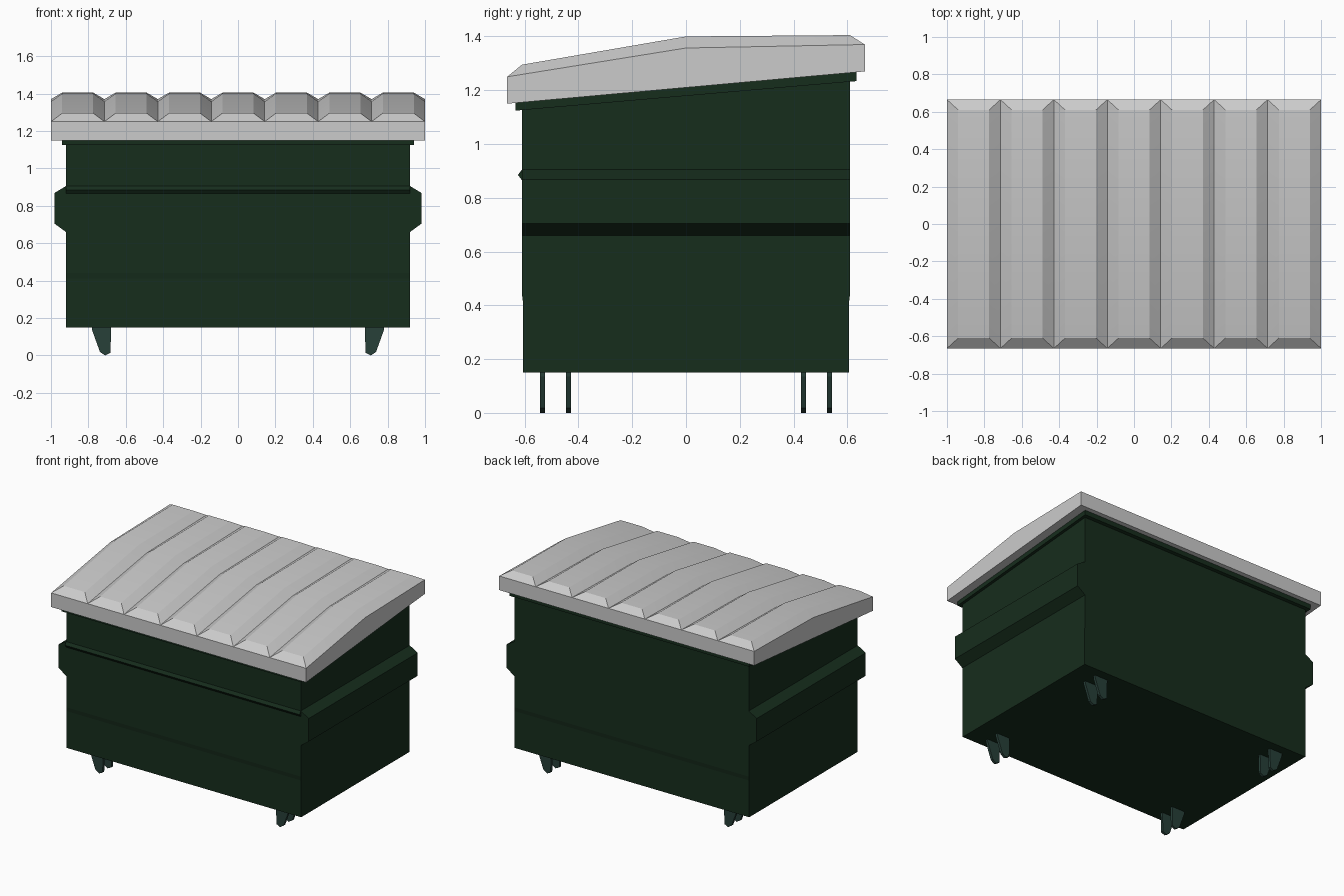
import bpy, bmesh

if "Cube" in bpy.data.objects:
    bpy.data.objects.remove(bpy.data.objects["Cube"])

def material(name, rgb):
    m = bpy.data.materials.new(name)
    m.diffuse_color = (*rgb, 1)
    m.use_nodes = True
    m.node_tree.nodes["Principled BSDF"].inputs["Base Color"].default_value = m.diffuse_color
    return m

GREEN = material("dark_green", (0.008, 0.026, 0.012))
LEG = material("leg_green", (0.02, 0.05, 0.04))

def finish(name, bm, mat=None):
    bmesh.ops.remove_doubles(bm, verts=bm.verts, dist=1e-5)
    bmesh.ops.recalc_face_normals(bm, faces=bm.faces)
    me = bpy.data.meshes.new(name)
    bm.to_mesh(me)
    bm.free()
    ob = bpy.data.objects.new(name, me)
    bpy.context.collection.objects.link(ob)
    if mat:
        me.materials.append(mat)
    return ob

def prism(name, profile, a, b, axis, mat):
    """Extrude a profile, (y, z) along x or (x, z) along y, from a to b."""
    bm = bmesh.new()
    place = lambda p, t: (t, p[0], p[1]) if axis == "x" else (p[0], t, p[1])
    lo = [bm.verts.new(place(p, a)) for p in profile]
    hi = [bm.verts.new(place(p, b)) for p in profile]
    bm.faces.new(lo)
    bm.faces.new(hi)
    n = len(profile)
    for i in range(n):
        j = (i + 1) % n
        bm.faces.new((lo[i], lo[j], hi[j], hi[i]))
    return finish(name, bm, mat)

def under(y):
    """Sloping underside of the lid."""
    return 1.21 + 0.0902 * y

# Bin body, with a slight step in the front and back panels
prism("bin_body", [(-0.606, 0.15), (0.606, 0.15), (0.606, 0.41), (0.61, 0.44),
                   (0.61, under(0.61)), (-0.61, under(-0.61)),
                   (-0.61, 0.44), (-0.606, 0.41)], -0.92, 0.92, "x", GREEN)

# Rim beneath the lid
prism("top_rim", [(-0.635, 1.124), (0.635, 1.234), (0.635, under(0.635)),
                  (-0.635, under(-0.635))], -0.94, 0.94, "x", GREEN)

# Pressed ridge across the front
prism("front_ridge", [(-0.6, 0.865), (-0.61, 0.865), (-0.625, 0.885),
                      (-0.61, 0.905), (-0.6, 0.905)], -0.92, 0.92, "x", GREEN)

# Fork pockets and paired leg plates on both sides
for side, s in (("left", -1), ("right", 1)):
    pocket = [(0.91, 0.66), (0.92, 0.66), (0.982, 0.705), (0.982, 0.868),
              (0.92, 0.905), (0.91, 0.905)]
    prism(side + "_fork_pocket", [(s * x, z) for x, z in pocket], -0.61, 0.61, "y", GREEN)
    leg = [(0.78, 0.155), (0.78, 0.135), (0.738, 0.018), (0.71, 0.0),
           (0.682, 0.014), (0.678, 0.155)]
    for end, e in (("front", -1), ("back", 1)):
        for which, y in (("inner", 0.437), ("outer", 0.534)):
            prism(f"{end}_{side}_{which}_leg_plate", [(s * x, z) for x, z in leg],
                  e * y - 0.009, e * y + 0.009, "y", LEG)

# Ribbed lid: seven raised panels over a sloping skirt
valley = [(-0.665, 1.25), (0, 1.357), (0.665, 1.37)]
crest = [(-0.61, 1.295), (0, 1.40), (0.61, 1.405)]
bm = bmesh.new()

def face(*pts):
    bm.faces.new([bm.verts.new(p) for p in pts])

N, SLOPE = 7, 0.06
for i in range(N):
    x0, x1 = -1 + 2 * i / N, -1 + 2 * (i + 1) / N
    V = [[(x, *p) for p in valley] for x in (x0, x1)]
    C = [[(x, *p) for p in crest] for x in (x0 + SLOPE, x1 - SLOPE)]
    for k in range(2):
        face(C[0][k], C[1][k], C[1][k + 1], C[0][k + 1])
        for h in range(2):
            face(V[h][k], C[h][k], C[h][k + 1], V[h][k + 1])
    for k in (0, 2):
        y = valley[k][0]
        face(V[0][k], V[1][k], C[1][k], C[0][k])
        face((x0, y, under(y)), (x1, y, under(y)), V[1][k], V[0][k])
    face(*[(x, y, under(y)) for x, y in ((x0, -0.665), (x1, -0.665), (x1, 0.665), (x0, 0.665))])
for x in (-1, 1):
    face((x, -0.665, under(-0.665)), (x, 0.665, under(0.665)), *[(x, *p) for p in reversed(valley)])
lid = finish("ribbed_lid", bm)

# Soften only the shallow bend along the lid
bpy.context.view_layer.objects.active = lid
lid.select_set(True)
bpy.ops.object.shade_smooth_by_angle(angle=0.35)
